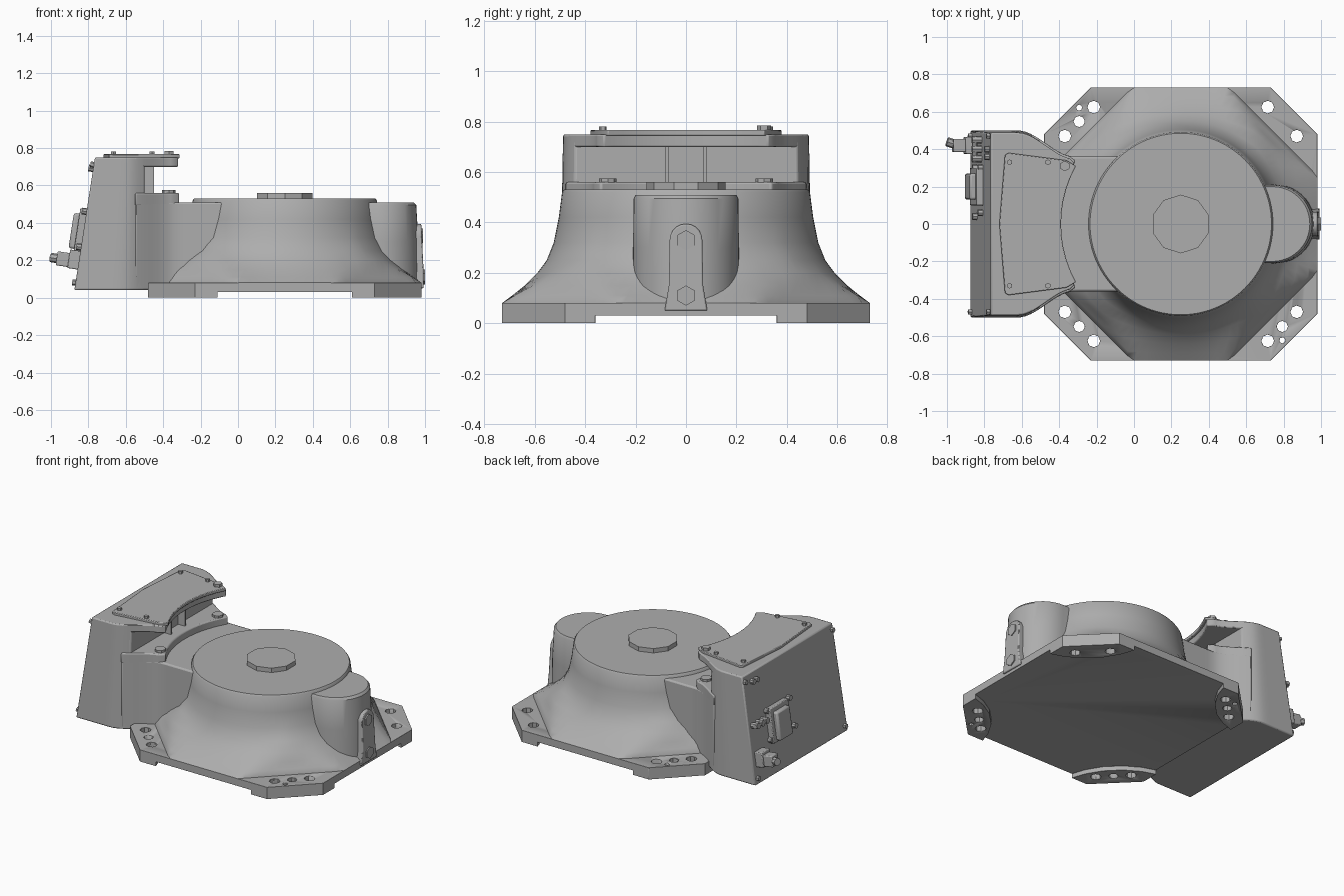
import bpy, bmesh
from math import sin, cos, pi, radians, sqrt, atan2
from mathutils import Vector, Matrix

if "Cube" in bpy.data.objects:
    bpy.data.objects.remove(bpy.data.objects["Cube"], do_unlink=True)

grey = bpy.data.materials.new("cast_grey")
grey.use_nodes = True
COLOUR = (0.42, 0.42, 0.42, 1)
grey.diffuse_color = COLOUR
grey.node_tree.nodes["Principled BSDF"].inputs["Base Color"].default_value = COLOUR
CX = 0.25  # x of the drum axis


def finish(bm, name, bevel=0, angle=30):
    bmesh.ops.recalc_face_normals(bm, faces=bm.faces)
    me = bpy.data.meshes.new(name)
    bm.to_mesh(me)
    bm.free()
    ob = bpy.data.objects.new(name, me)
    bpy.context.collection.objects.link(ob)
    me.materials.append(grey)
    bpy.ops.object.select_all(action='DESELECT')
    ob.select_set(True)
    bpy.context.view_layer.objects.active = ob
    if bevel:
        m = ob.modifiers.new("soft_edges", 'BEVEL')
        m.width, m.segments, m.limit_method = bevel, 2, 'ANGLE'
        m.angle_limit = radians(40)
    bpy.ops.object.shade_smooth_by_angle(angle=radians(angle))
    return ob


def loft(name, rings, bevel=0, angle=30):
    """Skin a stack of closed rings and cap both ends."""
    bm = bmesh.new()
    loops = [[bm.verts.new(p) for p in ring] for ring in rings]
    n = len(loops[0])
    for a, b in zip(loops, loops[1:]):
        for i in range(n):
            bm.faces.new((a[i], a[(i + 1) % n], b[(i + 1) % n], b[i]))
    bm.faces.new(loops[0][::-1])
    bm.faces.new(loops[-1])
    return finish(bm, name, bevel, angle)


def prism(name, pts, z0, z1, bevel=0):
    return loft(name, [[(x, y, z) for x, y in pts] for z in (z0, z1)], bevel)


def rod(name, start, end, r, sides=6):
    a, b = Vector(start), Vector(end)
    bm = bmesh.new()
    turn = (b - a).to_track_quat('Z', 'Y').to_matrix().to_4x4()
    bmesh.ops.create_cone(bm, cap_ends=True, segments=sides, radius1=r, radius2=r,
                          depth=(b - a).length,
                          matrix=Matrix.Translation((a + b) / 2) @ turn)
    return finish(bm, name)


def block(name, centre, size, tilt=0, bevel=0):
    bm = bmesh.new()
    bmesh.ops.create_cube(bm, size=1, matrix=Matrix.Translation(centre)
                          @ Matrix.Rotation(tilt, 4, 'Y') @ Matrix.Diagonal((*size, 1)))
    return finish(bm, name, bevel)


def boolean(ob, other, op):
    bpy.context.view_layer.objects.active = ob
    m = ob.modifiers.new("cut", 'BOOLEAN')
    m.object, m.operation, m.solver = other, op, 'EXACT'
    bpy.ops.object.modifier_apply(modifier=m.name)
    bpy.data.objects.remove(other, do_unlink=True)


# Octagonal base plate with a raised foot under each corner
H, K = 0.73, 0.48
corners = [(K, H), (H, K), (H, -K), (K, -H), (-K, -H), (-H, -K), (-H, K), (-K, H)]
plate = prism("base_plate", [(CX + x, y) for x, y in corners], 0.03, 0.08)
foot = [(0.36, H), (K, H), (H, K), (H, 0.36), (0.64, 0.39), (0.54, 0.45), (0.45, 0.54), (0.39, 0.64)]
for sx in (-1, 1):
    for sy in (-1, 1):
        boolean(plate, prism("foot", [(CX + sx * x, sy * y) for x, y in foot], 0, 0.05), 'UNION')
        # Mounting holes: outer pair everywhere, middle one except at the back right corner
        holes = [(0.465, 0.625, 0.034), (0.62, 0.47, 0.034)]
        if (sx, sy) != (1, 1):
            holes.append((0.543, 0.548, 0.03))
        if sx * sy < 0:
            holes.append((0.543, 0.622, 0.016))
        for x, y, r in holes:
            px, py = CX + sx * x, sy * y
            boolean(plate, rod("hole_cutter", (px, py, -0.1), (px, py, 0.2), r, 8), 'DIFFERENCE')
bpy.context.view_layer.objects.active = plate
soft = plate.modifiers.new("soft_edges", 'BEVEL')
soft.width, soft.segments, soft.angle_limit = 0.004, 1, radians(40)

# Flared drum body: round at the top, square at the bottom, corners sliced off above the feet
PROFILE = [(0.05, 0.73, 1, 0.70), (0.08, 0.73, 1, 0.70), (0.11, 0.69, 0.8, 0.68),
           (0.15, 0.64, 0.5, 0.655), (0.20, 0.59, 0.25, 0.63), (0.25, 0.553, 0.1, 0.62),
           (0.32, 0.525, 0, 0.7), (0.42, 0.505, 0, 0.7), (0.52, 0.492, 0, 0.7), (0.53, 0.485, 0, 0.7)]
N = 96
body = []
for z, r, square, cut in PROFILE:
    ring = []
    for i in range(N):
        a = 2 * pi * i / N
        c, s = abs(cos(a)), abs(sin(a))
        rad = r * (1 + square * (1 / max(c, s) - 1))
        rad = min(rad, cut * sqrt(2) / (c + s))
        ring.append((CX + rad * cos(a), rad * sin(a), z))
    body.append(ring)
loft("drum_body", body, angle=35)
rod("top_hub", (CX, 0, 0.52), (CX, 0, 0.56), 0.157, 10)


# Side boss on the right of the drum, tapering upwards
def boss_ring(z, cx, r):
    arc = [(cx + r * cos(a), r * sin(a), z)
           for a in (pi * (i / 24 - 0.5) for i in range(25))]
    return [(0.5, -r, z)] + arc + [(0.5, r, z)]


loft("side_boss", [boss_ring(0.05, 0.76, 0.21), boss_ring(0.3, 0.755, 0.21),
                   boss_ring(0.495, 0.745, 0.208), boss_ring(0.51, 0.74, 0.2)], angle=35)

# Bracket with rounded top on the boss
tongue = [(-0.085, 0.05), (0.085, 0.05), (0.068, 0.15)] + [
    (0.065 * cos(a), 0.33 + 0.065 * sin(a)) for a in (pi * i / 10 for i in range(11))] + [(-0.068, 0.15)]
loft("boss_bracket", [[(0.85, y, z) for y, z in tongue],
                      [(0.992 - 0.05 * max(0, z - 0.15), y, z) for y, z in tongue]], 0.006)
for z, x in ((0.11, 1.0), (0.33, 0.99)):
    rod("bracket_bolt", (0.93, 0, z), (x, 0, z), 0.04)


# Rear housing: sections share one plan outline that narrows towards the drum
def half_width(x):
    t = min(1, max(0, (x + 0.62) / 0.3))
    return 0.5 - 0.14 * t * t * (3 - 2 * t)


def outline(x0, x1, arc=0, trim=0):
    side = [(x0 + (x1 - x0) * i / 14, half_width(x0 + (x1 - x0) * i / 14) - trim) for i in range(15)]
    end = []
    if arc:  # concave end, concentric with the drum
        w = side[-1][1] - 0.025
        end = [(CX - sqrt(arc * arc - y * y), y) for y in (w * (1 - i / 8) for i in range(17))]
    return side + end + [(x, -y) for x, y in reversed(side)]


low, high = outline(-0.875, -0.5), outline(-0.765, -0.5, trim=0.012)
loft("rear_housing", [[(x, y, 0.04) for x, y in low], [(x, y, 0.75) for x, y in high]], 0.008)
prism("neck", outline(-0.55, 0.05), 0.04, 0.51, 0.01)
prism("neck_ledge", outline(-0.55, -0.345, 0.655), 0.49, 0.56, 0.008)
prism("housing_overhang", outline(-0.55, -0.345, 0.655, 0.012), 0.70, 0.75, 0.006)
for y in (-0.075, 0.075):
    block("slot_rib", (-0.48, y, 0.63), (0.06, 0.012, 0.15))

# Cover plate and its bolts on the housing
cover = [(-0.72, 0), (-0.69, -0.37), (-0.67, -0.38), (-0.36, -0.34)] + [
    (CX - sqrt(0.41 - y * y), y) for y in (-0.31 + 0.062 * i for i in range(11))] + [
    (-0.36, 0.34), (-0.67, 0.38), (-0.69, 0.37)]
prism("top_cover", cover, 0.745, 0.767, 0.004)
for x in (-0.665, -0.46):
    for y in (-0.33, 0.33):
        rod("cover_bolt", (x, y, 0.76), (x, y, 0.782), 0.015)
for y in (-0.31, 0.31):
    rod("ledge_bolt", (-0.37, y, 0.55), (-0.37, y, 0.575), 0.035, 8)
rod("overhang_bolt", (-0.37, 0.31, 0.74), (-0.37, 0.31, 0.785), 0.028)

# Sloped rear panel fittings
TILT = atan2(0.11, 0.71)


def panel(y, z, out=0):
    return (-0.875 + 0.11 * (z - 0.04) / 0.71 - out, y, z + out * 0.15)


for y in (-0.47, 0.47):
    for z in (0.08, 0.71):
        rod("panel_bolt", panel(y, z, -0.02), panel(y, z, 0.018), 0.016)
block("connector_base", panel(0.2, 0.36, 0.01), (0.05, 0.2, 0.23), TILT, 0.005)
block("connector_hood", panel(0.2, 0.35, 0.04), (0.05, 0.14, 0.19), TILT, 0.012)
for y, z in ((0.04, 0.27), (0.06, 0.46), (0.3, 0.27), (0.3, 0.46), (0.36, 0.69), (0.4, 0.69)):
    rod("panel_screw", panel(y, z, -0.02), panel(y, z, 0.025), 0.018, 8)
for y in (0.35, 0.40, 0.45):
    rod("valve", panel(y, 0.42, -0.02), panel(y, 0.42, 0.05), 0.02, 8)
rod("valve_pipe", panel(0.33, 0.42, 0.035), panel(0.47, 0.42, 0.035), 0.014, 8)
block("plug_socket", panel(0.42, 0.2, 0.02), (0.07, 0.09, 0.1), TILT, 0.005)
block("plug_body", (-0.93, 0.42, 0.205), (0.08, 0.07, 0.075), TILT, 0.006)
rod("plug_tip", (-0.94, 0.42, 0.205), (-1.0, 0.44, 0.215), 0.025, 8)
